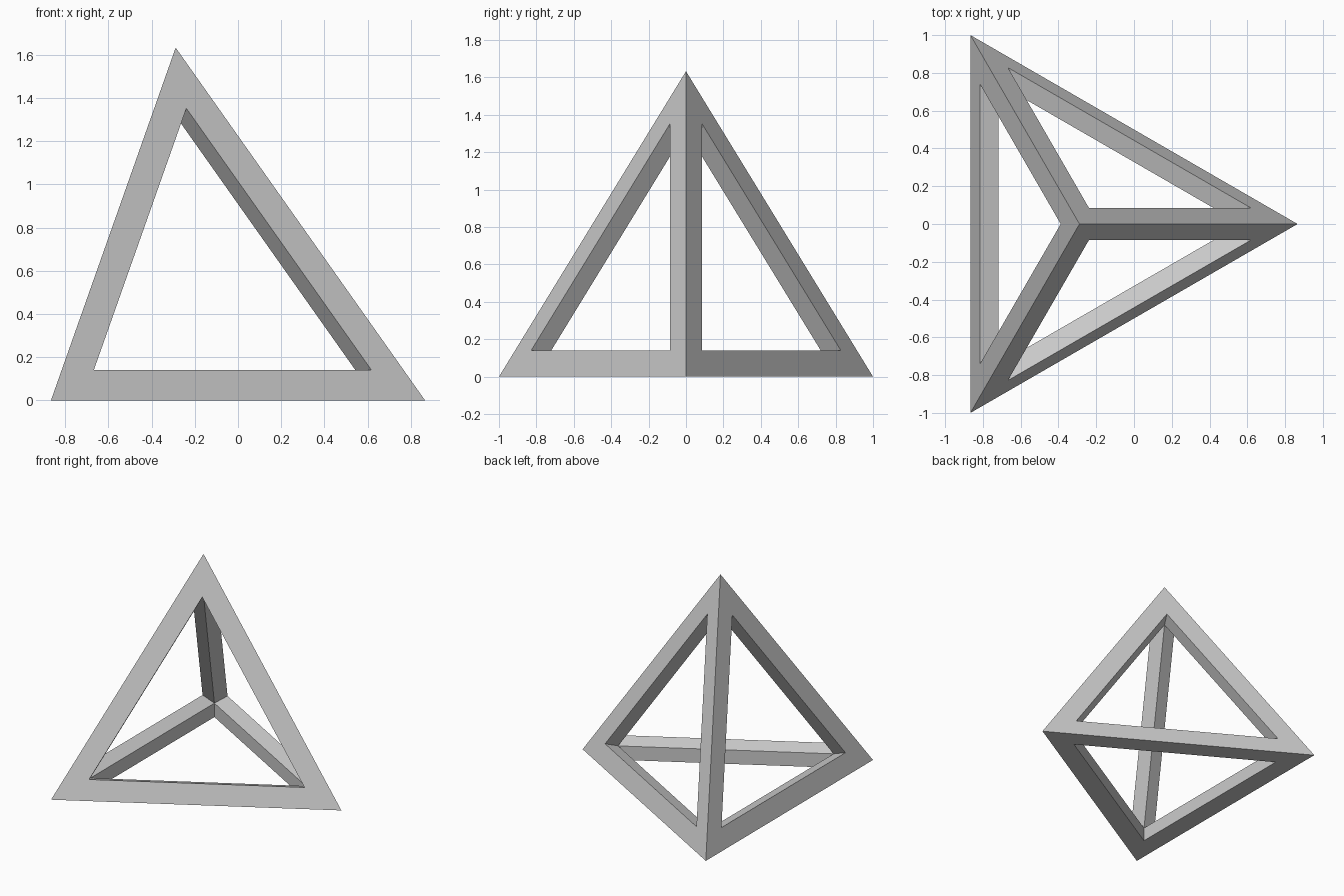
import bpy
import bmesh
from math import sqrt
from mathutils import Vector
from itertools import combinations

if "Cube" in bpy.data.objects:
    bpy.data.objects.remove(bpy.data.objects["Cube"], do_unlink=True)

OPENING = 0.742          # size of each opening relative to its face
HEIGHT = 2 * sqrt(2 / 3)
R = sqrt(3) / 2

# Single plain colour
grey = bpy.data.materials.new("plain_grey")
grey.use_nodes = True
colour = (0.6, 0.6, 0.6, 1)
grey.diffuse_color = colour
grey.node_tree.nodes["Principled BSDF"].inputs["Base Color"].default_value = colour

# Corners of a regular tetrahedron with edge length 2
corners = [Vector((R, 0, 0)), Vector((-R, 1, 0)), Vector((-R, -1, 0)),
           Vector((-R / 3, 0, HEIGHT))]
centre = sum(corners, Vector()) / 4

bm = bmesh.new()
outer = [bm.verts.new(c) for c in corners]
inner = [bm.verts.new(centre.lerp(c, OPENING)) for c in corners]

# Each side: a flat triangular border plus walls running square to it,
# meeting the neighbouring walls along the inner ridge of each bar
for side in combinations(range(4), 3):
    middle = sum((corners[i] for i in side), Vector()) / 3
    rim = {i: bm.verts.new(middle.lerp(corners[i], OPENING)) for i in side}
    for a, b in combinations(side, 2):
        bm.faces.new((outer[a], outer[b], rim[b], rim[a]))
        bm.faces.new((rim[a], rim[b], inner[b], inner[a]))

bmesh.ops.recalc_face_normals(bm, faces=bm.faces)
mesh = bpy.data.meshes.new("tetrahedron_frame")
bm.to_mesh(mesh)
bm.free()
mesh.materials.append(grey)
frame = bpy.data.objects.new("tetrahedron_frame", mesh)
bpy.context.collection.objects.link(frame)
